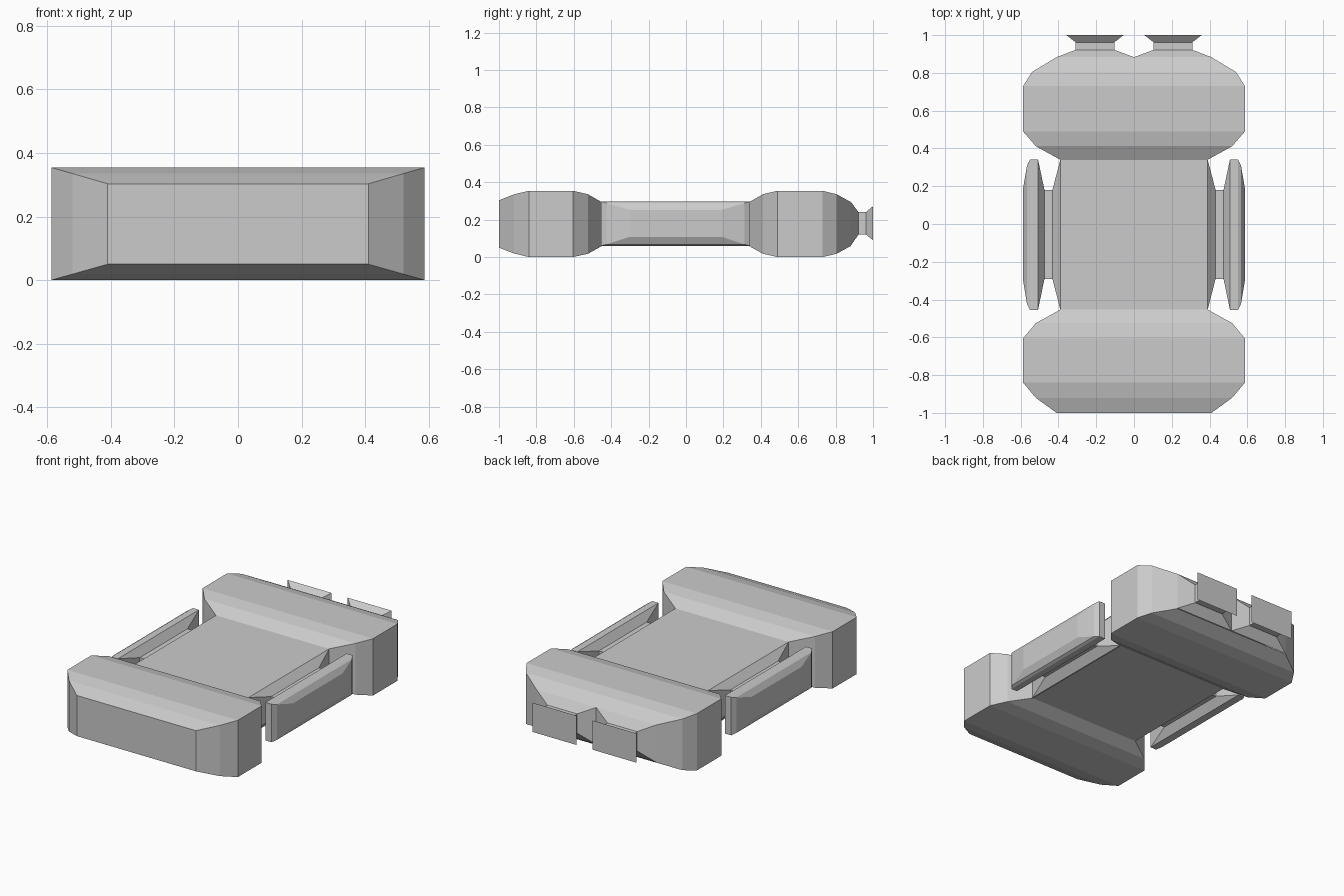
import bpy, bmesh

if "Cube" in bpy.data.objects:
    bpy.data.objects.remove(bpy.data.objects["Cube"])


def loft(name, rings, axis, is_open, mirror=False):
    """Loft rectangles (position, side_min, side_max, z_min, z_max) along x or y,
    then drop the faces that are hidden where parts join."""
    bm = bmesh.new()
    loops = []
    for p, a, b, lo, hi in rings:
        corners = [(a, lo), (b, lo), (b, hi), (a, hi)]
        loops.append([bm.verts.new((p, s, z) if axis == 'x' else (s, p, z))
                      for s, z in corners])
    for r, q in zip(loops, loops[1:]):
        for i in range(4):
            j = (i + 1) % 4
            bm.faces.new((r[i], r[j], q[j], q[i]))
    bm.faces.new(loops[0])
    bm.faces.new(loops[-1])
    bmesh.ops.recalc_face_normals(bm, faces=bm.faces)
    bm.normal_update()
    hidden = [f for f in bm.faces if is_open(f)]
    bmesh.ops.delete(bm, geom=hidden, context='FACES')
    me = bpy.data.meshes.new(name)
    bm.to_mesh(me)
    bm.free()
    ob = bpy.data.objects.new(name, me)
    bpy.context.collection.objects.link(ob)
    if mirror:
        ob.modifiers.new("Mirror", 'MIRROR').use_mirror_merge = False
    return ob


# Hull: two bulky ends joined by a narrower waist (y, half width, z range)
hull = [(-1.0, .41, .053, .303), (-.92, .52, .022, .335), (-.84, .587, .003, .354),
        (-.605, .587, .003, .354), (-.525, .52, .02, .336), (-.453, .39, .06, .295),
        (.34, .39, .06, .295), (.412, .52, .02, .336), (.49, .587, .003, .354),
        (.73, .587, .003, .354), (.805, .54, .02, .336), (.883, .41, .063, .293)]
hull = [(y, -w, w, max(0, lo - .003), hi) for y, w, lo, hi in hull]


def hull_open(f):
    c = f.calc_center_median()
    return c.y > .87 or (abs(c.y) < .2 and abs(f.normal.x) > .9)


loft("hull", hull, 'y', hull_open)

# Side pods: neck out of the waist, flaring into a bevelled plate
loft("side_pod", [(.39, -.453, .34, .06, .295), (.432, -.29, .18, .11, .25),
                  (.474, -.29, .18, .11, .25), (.508, -.455, .342, .06, .297),
                  (.55, -.455, .342, .06, .297), (.566, -.425, .312, .068, .288),
                  (.587, -.30, .19, .108, .252)],
     'x', lambda f: f.calc_center_median().x < .391, True)

# Rear thrusters: tapered neck, short collar, flared nozzle
loft("thruster", [(.883, 0, .41, .063, .293), (.922, .104, .309, .12, .24),
                  (.962, .104, .309, .12, .24), (1.0, .055, .358, .09, .272)],
     'y', lambda f: f.calc_center_median().y < .884, True)
